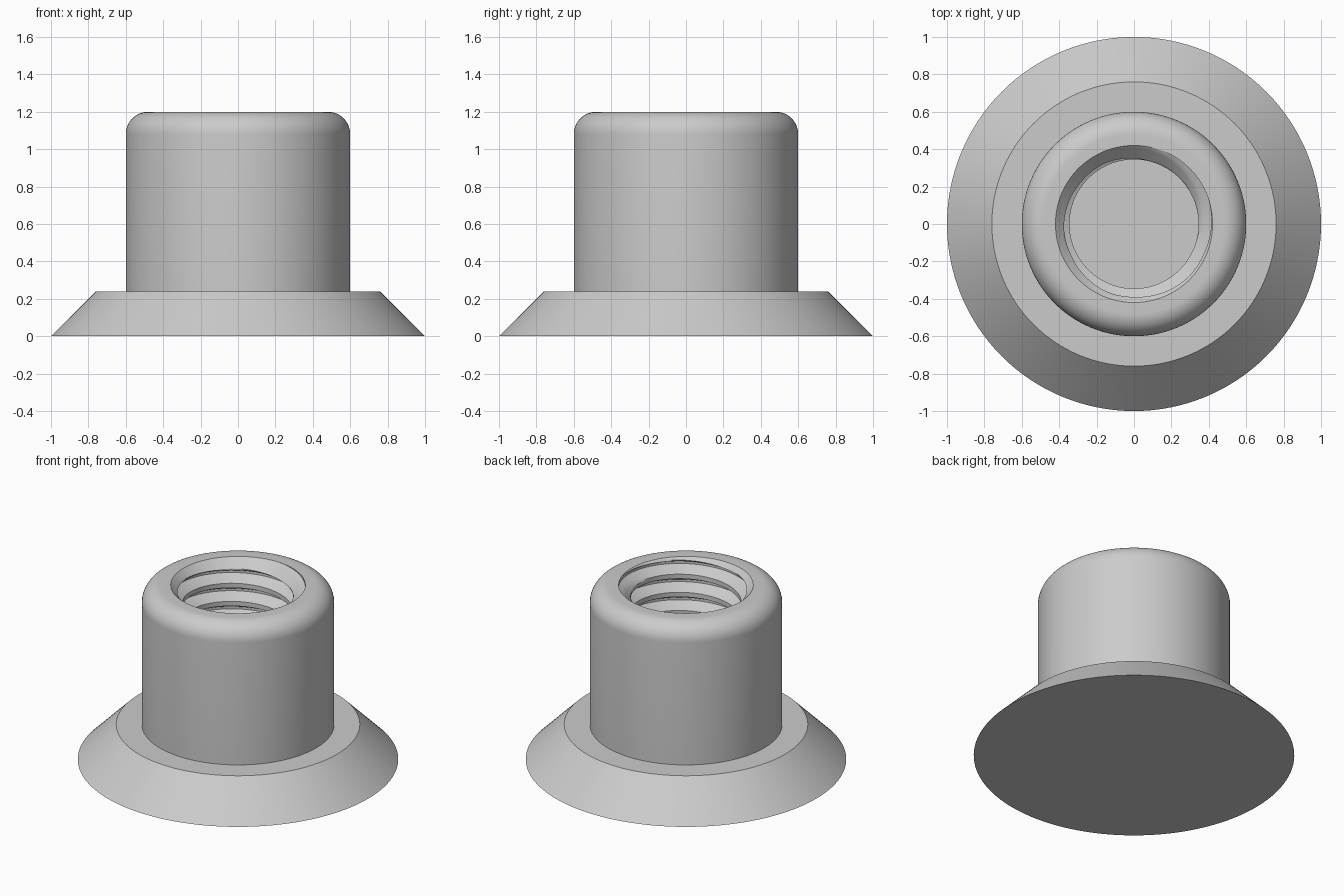
import bpy, bmesh
from math import cos, sin, pi, tau, radians

cube = bpy.data.objects.get("Cube")
if cube:
    bpy.data.objects.remove(cube, do_unlink=True)

SEG = 128
TOP, FLOOR = 1.2, 0.24
MINOR, MAJOR, PITCH = 0.345, 0.42, 0.125

grey = bpy.data.materials.new("light grey")
grey.use_nodes = True
colour = (0.6, 0.6, 0.6, 1)
grey.diffuse_color = colour
grey.node_tree.nodes["Principled BSDF"].inputs["Base Color"].default_value = colour


def finish(name, bm):
    """Clean the mesh, then turn it into a smooth shaded object."""
    bmesh.ops.remove_doubles(bm, verts=bm.verts, dist=1e-5)
    bmesh.ops.dissolve_degenerate(bm, edges=bm.edges, dist=1e-5)
    mesh = bpy.data.meshes.new(name)
    bm.to_mesh(mesh)
    bm.free()
    obj = bpy.data.objects.new(name, mesh)
    bpy.context.collection.objects.link(obj)
    mesh.materials.append(grey)
    bpy.ops.object.select_all(action='DESELECT')
    obj.select_set(True)
    bpy.context.view_layer.objects.active = obj
    bpy.ops.object.shade_smooth_by_angle(angle=radians(30))


def skin(bm, columns):
    """Bridge neighbouring columns of points with quads."""
    cols = [[bm.verts.new(p) for p in col] for col in columns]
    for a, b in zip(cols, cols[1:]):
        for i in range(len(a) - 1):
            bm.faces.new((a[i], b[i], b[i + 1], a[i + 1]))


def lathe(name, profile):
    bm = bmesh.new()
    skin(bm, [[(r * cos(t), r * sin(t), z) for r, z in profile]
              for t in (tau * s / SEG for s in range(SEG + 1))])
    finish(name, bm)


# Conical flange, with a closed underside and a flat shoulder
lathe("flange", [(0, 0), (1, 0), (0.76, FLOOR), (0, FLOOR)])

# Barrel wall with a rounded shoulder and a flat rim
fillet = [(0.48 + 0.12 * cos(a), TOP - 0.12 + 0.12 * sin(a))
          for a in (pi / 2 * i / 12 for i in range(13))]
lathe("barrel", [(0.6, FLOOR)] + fillet + [(MAJOR, TOP)])


# Threaded bore: trapezoid helix, opened by a countersink at the mouth
def thread_radius(u):
    """Radius at phase u of one turn: crest, flank, root, flank."""
    u %= 1
    depth = min(max((0.5 - abs(u - 0.5) - 0.125) / 0.3125, 0), 1)
    return MINOR + (MAJOR - MINOR) * depth


STEPS = 16
turns = int((TOP - FLOOR) / PITCH) + 3
columns = []
for s in range(SEG + 1):
    t = tau * s / SEG
    col = []
    for i in range(turns * STEPS, -1, -1):
        u = i / STEPS
        z = FLOOR + PITCH * (u - 1 + t / tau)
        z = min(max(z, FLOOR), TOP)
        phase = (z - FLOOR) / PITCH + 1 - t / tau
        r = max(thread_radius(phase), MAJOR - (TOP - z))
        col.append((r * cos(t), r * sin(t), z))
    columns.append(col)
bm = bmesh.new()
skin(bm, columns)
finish("threaded_bore", bm)
